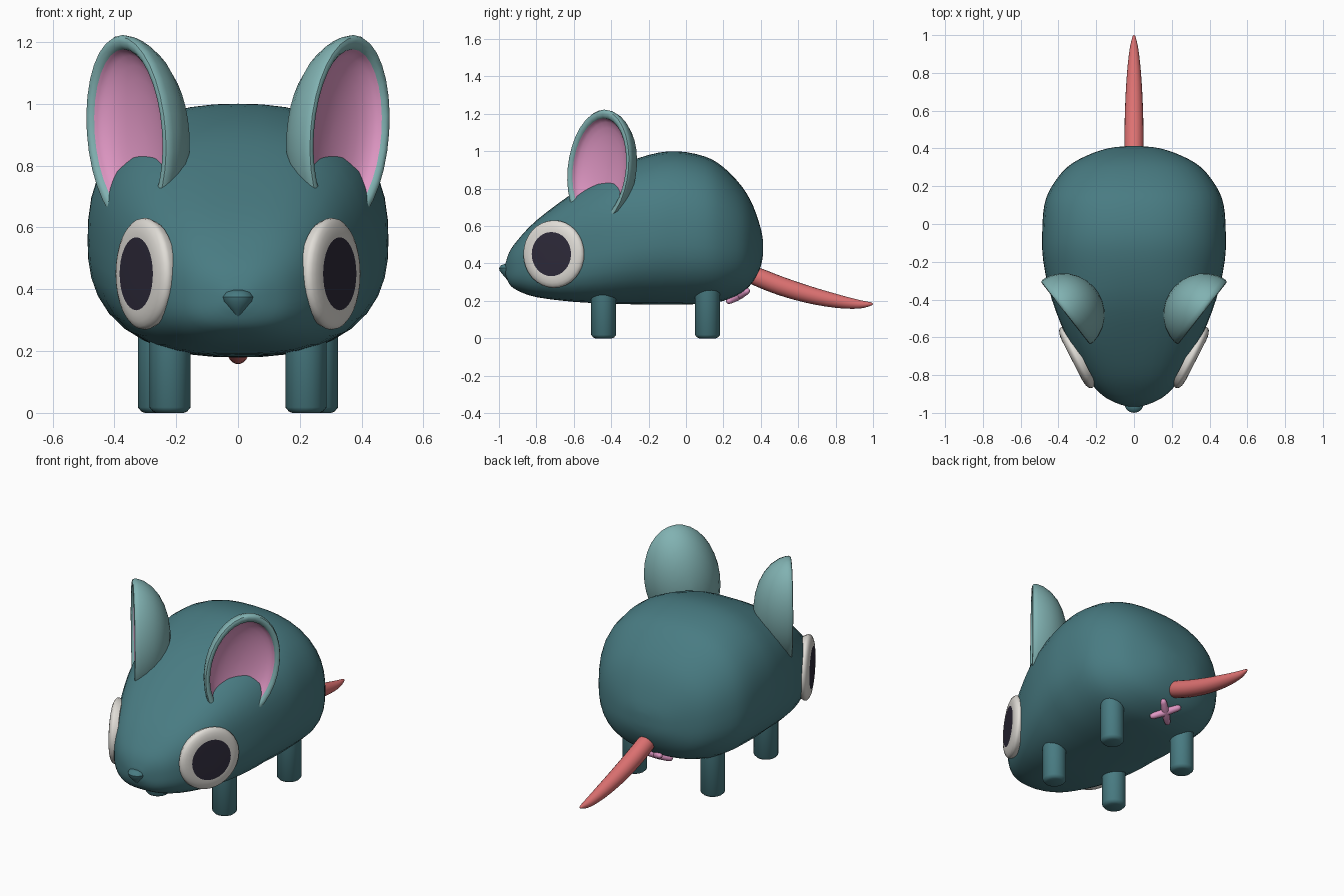
import bpy, bmesh
from math import sin, cos, pi, radians
from mathutils import Vector

cube = bpy.data.objects.get("Cube")
if cube:
    bpy.data.objects.remove(cube, do_unlink=True)


def material(name, rgb):
    m = bpy.data.materials.new(name)
    m.use_nodes = True
    col = (*rgb, 1)
    m.diffuse_color = col
    bsdf = next(n for n in m.node_tree.nodes if n.type == 'BSDF_PRINCIPLED')
    bsdf.inputs["Base Color"].default_value = col
    bsdf.inputs["Roughness"].default_value = 0.7
    return m


TEAL = material("teal_fur", (0.066, 0.2, 0.225))
PALE = material("pale_teal", (0.22, 0.445, 0.445))
PINK = material("pink_skin", (0.74, 0.31, 0.55))
CORAL = material("coral_tail", (0.74, 0.17, 0.17))
WHITE = material("eye_white", (0.75, 0.725, 0.68))
DARK = material("eye_dark", (0.027, 0.023, 0.042))


def skin(name, rings, mats, split=None, side=1):
    """Bridge rings of points into a closed skin; bands from split on use slot 1."""
    bm = bmesh.new()
    rows = [[bm.verts.new((p[0] * side, p[1], p[2])) for p in r] for r in rings]
    n = len(rows[0])
    for i in range(len(rows) - 1):
        a, b = rows[i], rows[i + 1]
        for j in range(n):
            k = (j + 1) % n
            f = bm.faces.new((a[j], a[k], b[k], b[j]))
            f.material_index = int(split is not None and i >= split)
    bm.faces.new(rows[0])
    end = bm.faces.new(rows[-1])
    end.material_index = int(split is not None)
    bmesh.ops.recalc_face_normals(bm, faces=bm.faces)
    mesh = bpy.data.meshes.new(name)
    bm.to_mesh(mesh)
    bm.free()
    for m in mats:
        mesh.materials.append(m)
    ob = bpy.data.objects.new(name, mesh)
    bpy.context.collection.objects.link(ob)
    bpy.ops.object.select_all(action='DESELECT')
    ob.select_set(True)
    bpy.context.view_layer.objects.active = ob
    bpy.ops.object.shade_smooth_by_angle(angle=radians(45))


def ring(center, u, v, n=24):
    """Ellipse of points spanned by half-axis vectors u and v."""
    c, u, v = Vector(center), Vector(u), Vector(v)
    return [c + u * cos(2 * pi * j / n) + v * sin(2 * pi * j / n) for j in range(n)]


def smooth(stations, steps=3):
    """Catmull-Rom resampling of a list of tuples."""
    s = [Vector(p) for p in stations]
    out = []
    for i in range(len(s) - 1):
        p, a, b, q = s[max(i - 1, 0)], s[i], s[i + 1], s[min(i + 2, len(s) - 1)]
        for k in range(steps):
            t = k / steps
            out.append(0.5 * (2 * a + (b - p) * t + (2 * p - 5 * a + 4 * b - q) * t**2
                              + (3 * a - p - 3 * b + q) * t**3))
    return out + [s[-1]]


# Body: oval sections along y, squarer at the head (y, bottom, top, half width)
stations = [(-.965, .34, .40, .04), (-.945, .29, .46, .10), (-.90, .255, .525, .175),
            (-.80, .22, .63, .258), (-.60, .195, .78, .357), (-.40, .185, .905, .435),
            (-.20, .18, .98, .48), (-.05, .18, 1.0, .486), (.10, .185, .972, .475),
            (.20, .20, .915, .435), (.30, .245, .81, .355), (.36, .305, .705, .255),
            (.40, .385, .585, .14), (.412, .45, .52, .04)]


def body_section(y, low, high, half, n=40):
    mid = low + 0.46 * (high - low)
    e = 2.45 + 0.8 * max(0, 1 - abs(y + .65) / .4)
    pts = []
    for j in range(n):
        c, s = cos(2 * pi * j / n), sin(2 * pi * j / n)
        k = (abs(c)**e + abs(s)**e)**(-1 / e)
        pts.append((half * c * k, y, mid + s * k * (high - mid if s > 0 else mid - low)))
    return pts


skin("body", [body_section(*s) for s in smooth(stations)], [TEAL])

# Nose: rounded wedge narrowing downward (z, half width)
nose = [(.397, .02), (.39, .04), (.375, .05), (.36, .046), (.335, .025), (.312, .004)]
skin("nose", [ring((0, -.952, z), (r, 0, 0), (0, r * .95, 0)) for z, r in nose], [TEAL])

# Eyes: turned discs with a soft white rim and a flat dark centre (radius, height)
eye = [(.17, -.03), (.181, -.006), (.179, .005), (.17, .014), (.155, .021), (.135, .025), (.118, .026), (.03, .026)]
eye_out = Vector((.89, -.456, 0))
eye_along = Vector((.456, .89, 0))
eye_center = Vector((.306, -.708, .45))

# Ears: half-egg shells with a thick rounded rim and a shallow hollow (radius factor, depth)
ear = [(sin(a * pi / 20), .205 * cos(a * pi / 20)) for a in (.5, 2, 3.5, 5, 6.5, 8, 9)]
ear += [(.995, .014), (.975, .003), (.94, 0), (.89, .003), (.85, .014)]
ear_split = len(ear) - 1
ear += [(.85 * sin(a * pi / 20), .014 + .068 * cos(a * pi / 20)) for a in (9, 7.5, 6, 4.5, 3, 1.5, .3)]
ear_out = Vector((.788, -.616, 0))
ear_along = Vector((.616, .788, 0)) * .212
ear_up = Vector((0, 0, .318)) + ear_along * .16
ear_center = Vector((.364, -.472, .906))

for side, label in ((1, "left"), (-1, "right")):
    skin("eye_" + label, [ring(eye_center + eye_out * h, eye_along * r, (0, 0, r), 32) for r, h in eye],
         [WHITE, DARK], 6, side)
    skin("ear_" + label, [ring(ear_center - ear_out * d, ear_along * r, ear_up * r, 32) for r, d in ear],
         [PALE, PINK], ear_split, side)
    # Legs: short posts with softened feet
    for place, x, y in (("front", .22, -.44), ("back", .257, .115)):
        skin(f"{place}_leg_{label}",
             [ring((x, y, z), (r, 0, 0), (0, r, 0), 20)
              for z, r in ((0, .045), (.005, .056), (.018, .067), (.32, .067))], [TEAL], None, side)

# Tail: tapered tube (y, z, radius)
tail = smooth([(.352, .34, .03), (.365, .335, .048), (.5, .282, .05), (.65, .235, .046),
               (.8, .2, .037), (.92, .182, .024), (.985, .183, .01), (1.0, .184, .002)])
rings = []
for i, p in enumerate(tail):
    a, b = tail[max(i - 1, 0)], tail[min(i + 1, len(tail) - 1)]
    d = Vector((0, b[0] - a[0], b[1] - a[1])).normalized()
    rings.append(ring((0, p[0], p[1]), (p[2], 0, 0), Vector((0, -d.z, d.y)) * p[2], 20))
skin("tail", rings, [CORAL])

# Small crossed mark under the tail: two rounded bars lying on the belly slope
slope = Vector((0, .87, .48))
down = Vector((0, .48, -.87))
bar = [(-.093, .004), (-.088, .013), (-.073, .018), (-.02, .022), (.02, .022), (.073, .018), (.088, .013), (.093, .004)]
for s, label in ((1, "a"), (-1, "b")):
    along = (Vector((s, 0, 0)) + slope).normalized()
    across = along.cross(down)
    skin("rear_mark_" + label,
         [ring(Vector((0, .278, .226)) + along * t, across * r, down * r, 12) for t, r in bar], [PINK])
